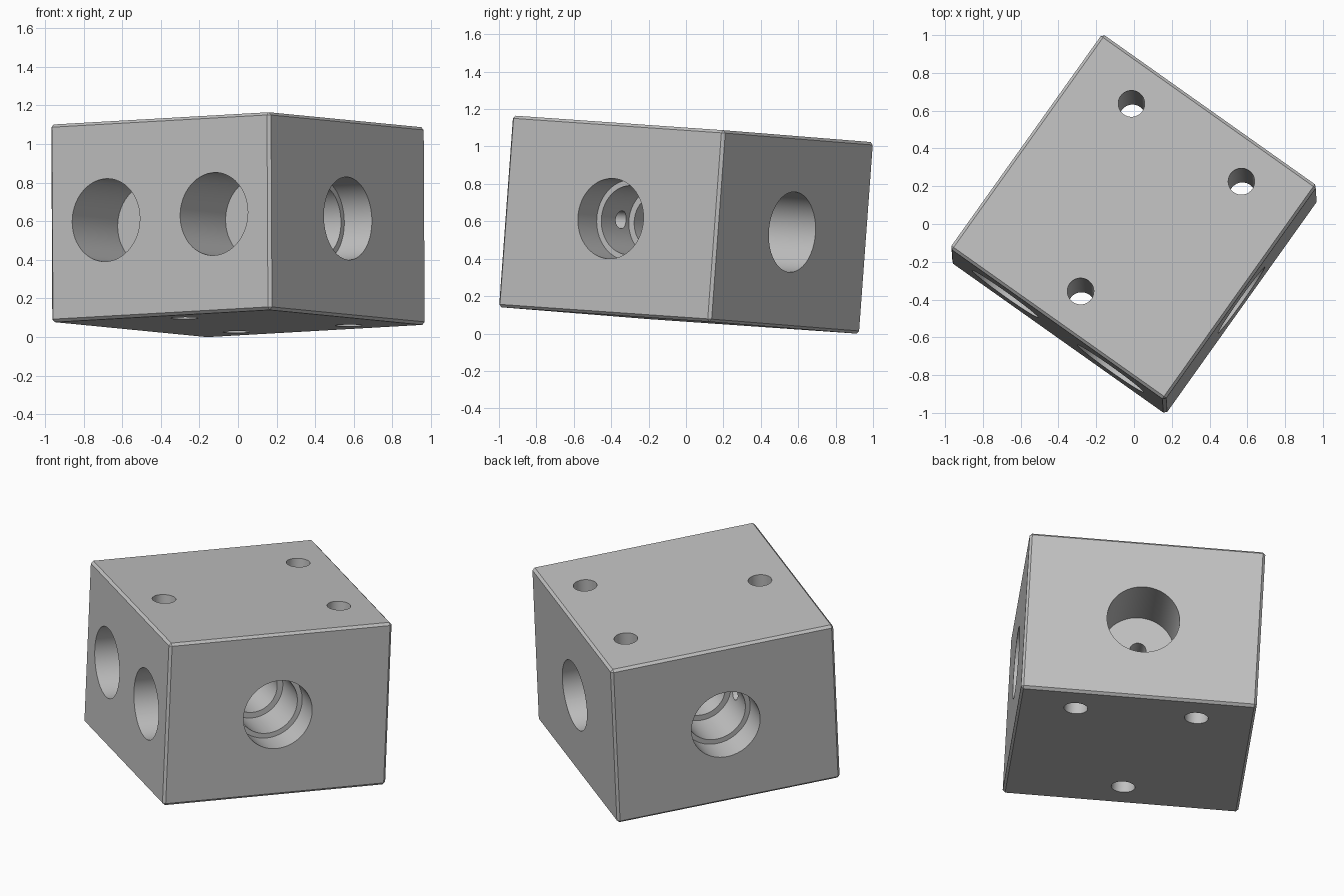
import bpy
import bmesh
import math
from mathutils import Matrix, Vector

if "Cube" in bpy.data.objects:
    bpy.data.objects.remove(bpy.data.objects["Cube"], do_unlink=True)

HALF, HALF_HEIGHT = 0.698, 0.5135
CHAMFER = 0.015
PORT_R, PORT_DEPTH = 0.215, 0.407
PILOT_R, BOLT_R = 0.048, 0.07
SIDES = 64

grey = bpy.data.materials.new("machined grey")
grey.use_nodes = True
colour = (0.53, 0.53, 0.53, 1)
grey.diffuse_color = colour
grey.node_tree.nodes["Principled BSDF"].inputs["Base Color"].default_value = colour


def add_object(name, bm):
    mesh = bpy.data.meshes.new(name)
    bm.to_mesh(mesh)
    bm.free()
    mesh.materials.append(grey)
    obj = bpy.data.objects.new(name, mesh)
    bpy.context.collection.objects.link(obj)
    return obj


def drill(name, start, end, radius):
    """Cylindrical cutter between two points."""
    start, end = Vector(start), Vector(end)
    axis = end - start
    turn = axis.to_track_quat('Z', 'Y').to_matrix().to_4x4()
    bm = bmesh.new()
    bmesh.ops.create_cone(bm, cap_ends=True, segments=SIDES, radius1=radius,
                          radius2=radius, depth=axis.length,
                          matrix=Matrix.Translation((start + end) / 2) @ turn)
    obj = add_object(name, bm)
    obj.hide_render = True
    return obj


def lathe_x(name, profile):
    """Closed cutter turned around the x axis from (x, radius) steps."""
    bm = bmesh.new()
    rings = []
    for x, r in profile:
        angles = [math.tau * i / SIDES for i in range(SIDES)]
        rings.append([bm.verts.new((x, r * math.cos(a), r * math.sin(a))) for a in angles])
    for a, b in zip(rings, rings[1:]):
        for i in range(SIDES):
            j = (i + 1) % SIDES
            bm.faces.new((a[i], a[j], b[j], b[i]))
    bm.faces.new(rings[0])
    bm.faces.new(rings[-1])
    bmesh.ops.recalc_face_normals(bm, faces=bm.faces)
    obj = add_object(name, bm)
    obj.hide_render = True
    return obj


# Chamfered block
bm = bmesh.new()
bmesh.ops.create_cube(bm, size=2, matrix=Matrix.Diagonal((HALF, HALF, HALF_HEIGHT, 1)))
bmesh.ops.bevel(bm, geom=bm.edges[:], offset=CHAMFER, segments=1, affect='EDGES')
block = add_object("valve_block", bm)

# Stepped bore through both sides, narrowing towards the middle
half_bore = [(HALF + 0.1, PORT_R), (HALF - 0.175, PORT_R), (HALF - 0.175, 0.185),
             (HALF - 0.43, 0.185), (HALF - 0.43, 0.15)]
bore = [(-x, r) for x, r in half_bore] + half_bore[::-1]
cutters = [lathe_x("cross_bore", bore)]

# Blind ports, each with a pilot hole into the bore: two in front, one behind
for x, side in ((-0.343, -1), (0.343, -1), (0, 1)):
    floor = side * (HALF - PORT_DEPTH)
    cutters.append(drill("port", (x, side * (HALF + 0.1), 0), (x, floor, 0), PORT_R))
    cutters.append(drill("pilot_hole", (x, floor + side * 0.05, 0), (x, side * 0.05, 0), PILOT_R))

# Three vertical bolt holes
for x, y in ((-0.357, 0.484), (0.357, 0.484), (0, -0.484)):
    cutters.append(drill("bolt_hole", (x, y, -0.8), (x, y, 0.8), BOLT_R))

for cutter in cutters:
    mod = block.modifiers.new(cutter.name, 'BOOLEAN')
    mod.operation = 'DIFFERENCE'
    mod.solver = 'EXACT'
    mod.object = cutter

# Bake the cuts and drop the cutters
depsgraph = bpy.context.evaluated_depsgraph_get()
cut_mesh = bpy.data.meshes.new_from_object(block.evaluated_get(depsgraph))
block.modifiers.clear()
block.data = cut_mesh
for cutter in cutters:
    bpy.data.objects.remove(cutter, do_unlink=True)

# Smooth bores with crisp edges
cut_mesh.polygons.foreach_set("use_smooth", [True] * len(cut_mesh.polygons))
cut_mesh.set_sharp_from_angle(angle=math.radians(30))

# Tilted resting pose
up = Vector((-0.005, 0.073, 0.997)).normalized()
across = Vector((0.815, -0.577, 0.046))
across = (across - up * across.dot(up)).normalized()
back = up.cross(across)
pose = Matrix((across, back, up)).transposed().to_4x4()
cut_mesh.transform(Matrix.Translation((0, 0, 0.582)) @ pose)
cut_mesh.update()
